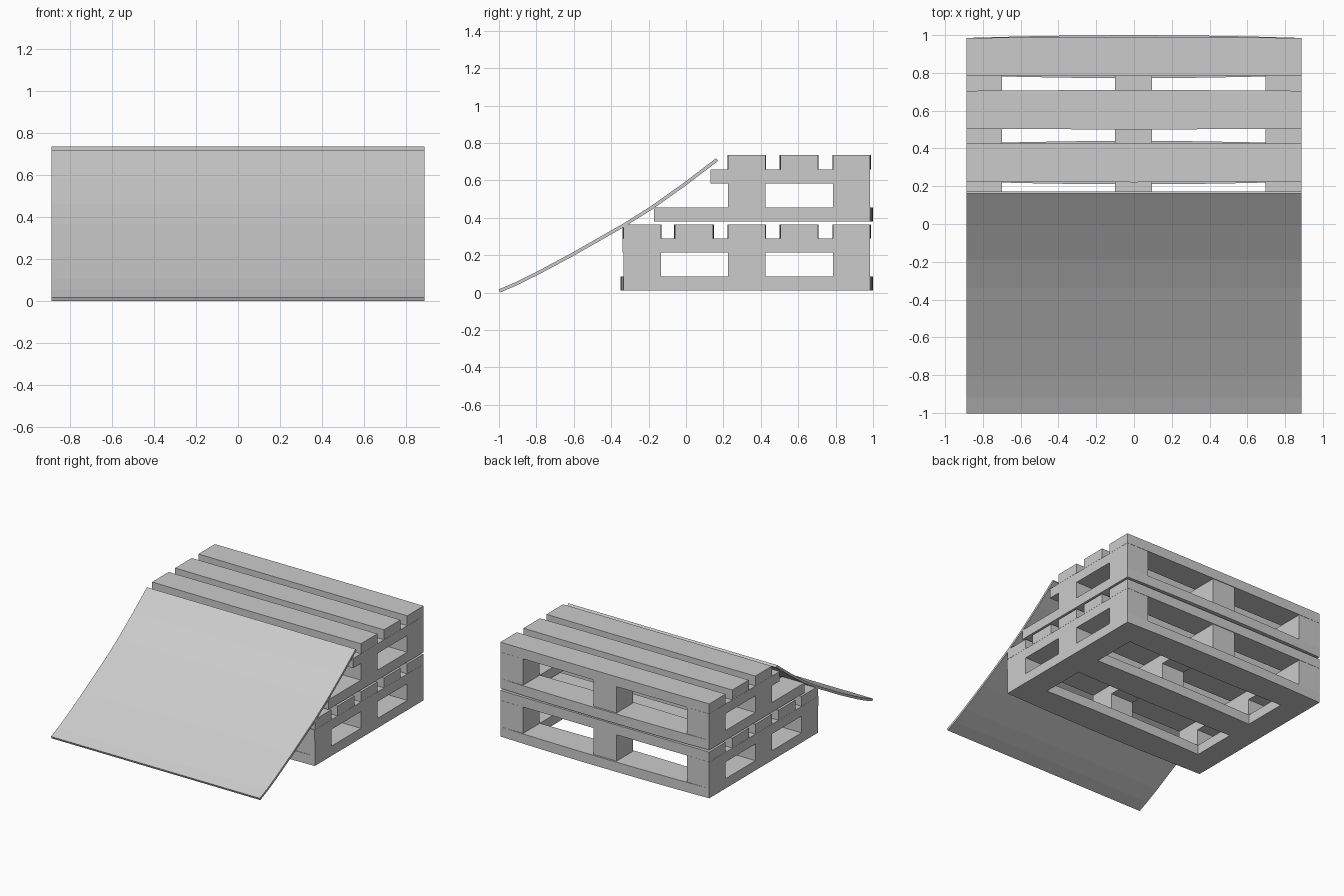
import bpy, bmesh
from mathutils import Vector

if "Cube" in bpy.data.objects:
    bpy.data.objects.remove(bpy.data.objects["Cube"])

HALF = 0.887                                        # half width of the stack
COLS = [(-HALF, -0.70), (-0.10, 0.095), (0.695, HALF)]
SLATS = [(-0.335, -0.135), (-0.06, 0.145), (0.225, 0.425), (0.505, 0.705), (0.787, 0.985)]


def mesh_object(name, bm):
    bmesh.ops.recalc_face_normals(bm, faces=bm.faces)
    me = bpy.data.meshes.new(name)
    bm.to_mesh(me)
    bm.free()
    ob = bpy.data.objects.new(name, me)
    bpy.context.collection.objects.link(ob)
    return ob


def box(name, x, y, z):
    bm = bmesh.new()
    bmesh.ops.create_cube(bm, size=1)
    for v in bm.verts:
        v.co = [r[0] if c < 0 else r[1] for r, c in zip((x, y, z), v.co)]
    return mesh_object(name, bm)


def prism(name, pts, offset):
    """Extrude a closed outline along an offset vector."""
    bm = bmesh.new()
    face = bm.faces.new([bm.verts.new(p) for p in pts])
    ext = bmesh.ops.extrude_face_region(bm, geom=[face])
    moved = [g for g in ext["geom"] if isinstance(g, bmesh.types.BMVert)]
    bmesh.ops.translate(bm, verts=moved, vec=offset)
    return mesh_object(name, bm)


def board(name, y, z, bulge):
    """Board across x that is slightly wider in the middle."""
    ts = [i / 3 - 1 for i in range(7)]
    swell = [bulge * (1 - t * t) for t in ts]
    pts = [(t * HALF, y[0] - s, z[0]) for t, s in zip(ts, swell)]
    pts += [(t * HALF, y[1] + s, z[0]) for t, s in reversed(list(zip(ts, swell)))]
    return prism(name, pts, (0, 0, z[1] - z[0]))


def pallet(name, z, rows, base_front, stringer_front, slats):
    # ground frame: cross boards plus side runners between them
    for r in rows:
        board(name + "_base_board", r, (z, z + 0.075), 0.015)
    y0 = base_front
    for r in rows + [(0.985, 0.985)]:
        if r[0] - y0 > 0.02:
            for c in (COLS[0], COLS[2]):
                box(name + "_base_runner", c, (y0, r[0]), (z, z + 0.075))
        y0 = r[1]
    for c in COLS:
        # spacer blocks and stringers
        for r in rows:
            box(name + "_block", c, r, (z + 0.075, z + 0.203))
        box(name + "_stringer", c, (stringer_front, 0.985), (z + 0.203, z + 0.278))
    # deck slats
    for s in slats:
        board(name + "_deck_slat", s, (z + 0.279, z + 0.355), 0.004)


pallet("lower_pallet", 0.01, [SLATS[0], SLATS[2], SLATS[4]], -0.335, -0.34, SLATS)
pallet("upper_pallet", 0.38, [SLATS[2], SLATS[4]], -0.17, 0.13, SLATS[2:])

# curved ramp sheet: thin strip profile extruded across x
path = [(-0.995, 0.0), (-0.91, 0.036), (-0.80, 0.09), (-0.60, 0.197), (-0.33, 0.351),
        (-0.18, 0.445), (0.0, 0.573), (0.172, 0.704)]
top = []
for i, p in enumerate(path):
    a, b = Vector(path[max(i - 1, 0)]), Vector(path[min(i + 1, len(path) - 1)])
    d = (b - a).normalized()
    top.append((p[0] - d.y * 0.018, p[1] + d.x * 0.018))
outline = [(-HALF, y, z) for y, z in path + top[::-1]]
prism("ramp_sheet", outline, (2 * HALF, 0, 0))
